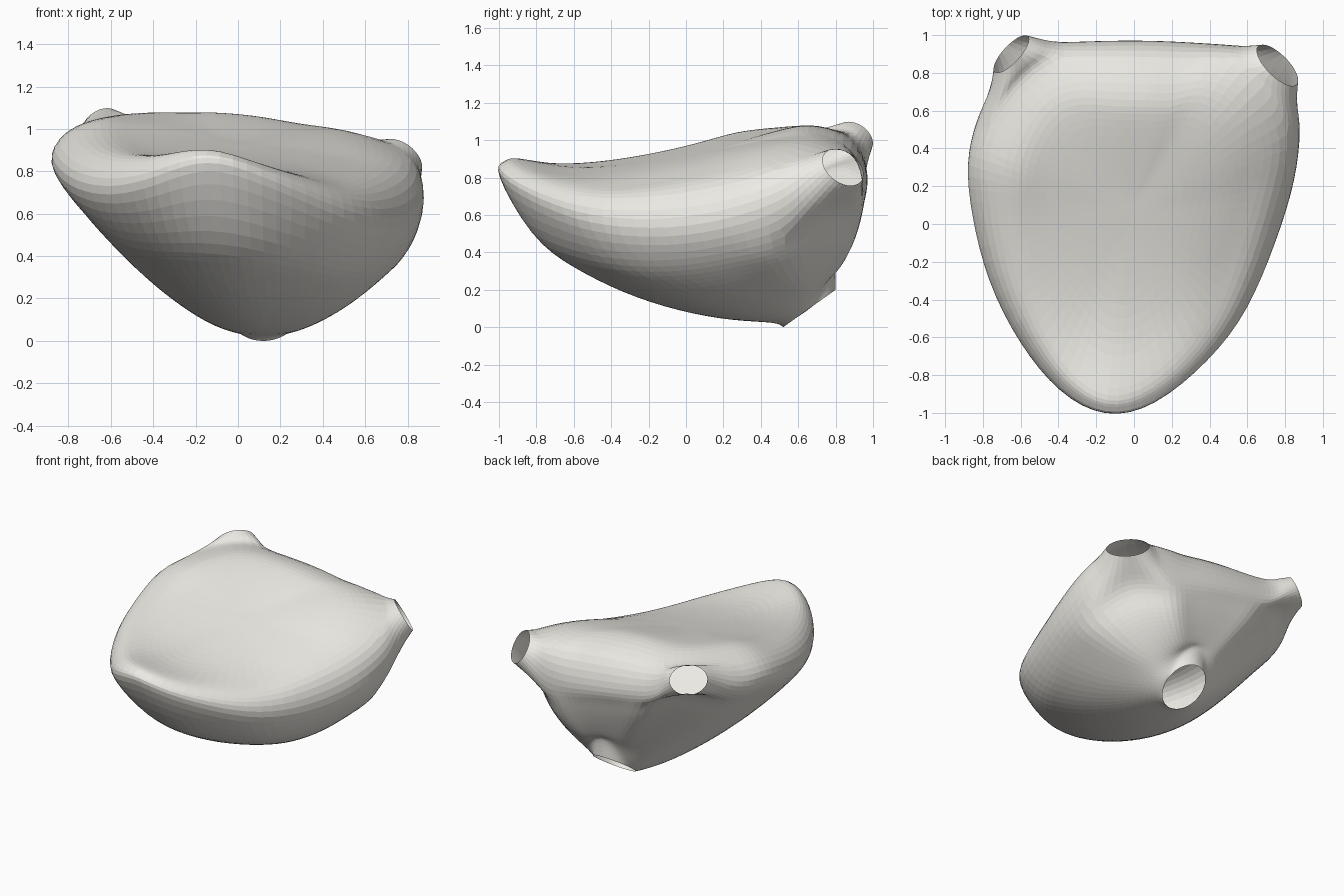
import bpy, bmesh
from math import sin, cos, pi, radians
from mathutils import Vector

if "Cube" in bpy.data.objects:
    bpy.data.objects.remove(bpy.data.objects["Cube"])

# Spokes around the rim, starting at the front tip, counter-clockwise from above:
# rim x, y, z, then how far out the upper shoulder sits and its height
SPOKES = [
    (-.15, -1.0, .82, .92, .91), (.11, -.945, .75, .90, .84),
    (.39, -.72, .63, .86, .77), (.60, -.45, .55, .78, .75),
    (.75, -.10, .53, .74, .79), (.85, .22, .58, .72, .84),
    (.88, .50, .68, .74, .90), (.73, .77, .88, .78, .98),
    (.50, .945, .77, .75, 1.01), (.32, .96, .76, .70, 1.035),
    (.10, .97, .79, .70, 1.06), (-.17, .97, .83, .70, 1.075),
    (-.40, .96, .88, .72, 1.075), (-.62, .82, .99, .76, 1.075),
    (-.835, .55, .87, .72, 1.06), (-.885, .32, .85, .72, 1.035),
    (-.86, .05, .79, .74, .98), (-.77, -.30, .72, .78, .92),
    (-.60, -.63, .69, .84, .88), (-.39, -.88, .74, .89, .88)]
N = len(SPOKES)
TOP = Vector((-.02, .05, .93))
RIM = 7  # ring index of the rim


def spoke_points(i):
    """Points from the bottom opening, out to the rim and back over the top."""
    x, y, z, s, zs = SPOKES[i]
    rim = Vector((x, y, z))
    a = 2 * pi * i / N - pi / 2
    c, d = cos(a), sin(a)
    # bottom neck
    base = Vector((.12 + .17 * c, .66 + (.14 if d > 0 else .2) * d,
                   .11 + .15 * d + .065 * d * d))
    pts = [Vector((.12 + .145 * c, .66 + .14 * d, .1 + .1 * d)), base]
    # underside: round at the front and right, straighter on the left and back
    back, front, left = max(0, d), max(0, -d), max(0, -c)
    corner = back * max(0, c)
    p = 1.55 - .35 * back + .3 * front - .4 * left + .6 * corner
    q = .6 + .15 * back + .27 * left - .3 * corner - .15 * left * back
    for u in (.15, .35, .55, .73, .88):
        v = base.lerp(rim, u)
        v.z = base.z + (z - base.z) * (1 - (1 - u ** p) ** q)
        pts.append(v)
    pts.append(rim)
    # rounded shoulder
    for t in (45, 90):
        t = radians(t)
        v = TOP.lerp(rim, s + (1 - s) * cos(t))
        v.z = z + (zs - z) * sin(t)
        pts.append(v)
    # gently tilted saddle on top
    edge = TOP.lerp(rim, s)
    tilt = -.1 * (edge.x - TOP.x) + .22 * (edge.y - TOP.y)
    for f in (.78, .5, .2):
        v = TOP.lerp(rim, s * f)
        v.z = (TOP.z + tilt * f + (zs - TOP.z - tilt) * f ** 3
               + .2 * back * f ** 3 * (1 - f))
        pts.append(v)
    return pts


bm = bmesh.new()
grid = [[bm.verts.new(p) for p in spoke_points(i)] for i in range(N)]
R = len(grid[0])
centre = bm.verts.new(TOP)
for i in range(N):
    g, h = grid[i], grid[(i + 1) % N]
    for r in range(R - 1):
        bm.faces.new((g[r], h[r], h[r + 1], g[r + 1]))
    bm.faces.new((g[-1], h[-1], centre))


def side_tube(k, pos, normal, rx, ry):
    """Replace the faces around a rim corner by a short flared tube."""
    loop = [grid[k + a][RIM + b] for a, b in
            ((-1, -1), (0, -1), (1, -1), (1, 0), (1, 1), (0, 1), (-1, 1), (-1, 0))]
    bmesh.ops.delete(bm, geom=[grid[k][RIM]], context='VERTS')
    n = Vector(normal).normalized()
    right = Vector((0, 0, 1)).cross(n).normalized()
    up = n.cross(right)
    mouth = []
    for j in range(8):
        a = radians(45 * j - 135)
        mouth.append(Vector(pos) + right * rx * cos(a) + up * ry * sin(a))
    # a flare ring part way to the body, then the mouth itself
    flare = [bm.verts.new(m.lerp(v.co, .4) - n * .01) for m, v in zip(mouth, loop)]
    mouth = [bm.verts.new(m) for m in mouth]
    for a, b in ((loop, flare), (flare, mouth)):
        for j in range(8):
            m = (j + 1) % 8
            bm.faces.new((a[j], a[m], b[m], b[j]))


side_tube(7, (.76, .84, .855), (.6, .6, .5), .145, .115)
side_tube(13, (-.65, .90, 1.01), (-.65, .6, .45), .13, .1)
bmesh.ops.recalc_face_normals(bm, faces=bm.faces[:])

# Push the cage outwards so that the subdivided surface meets the given points
goal = {v: v.co.copy() for v in bm.verts}
for _ in range(3):
    move = {}
    for v in bm.verts:
        if v is centre:
            continue
        rim_edges = [e for e in v.link_edges if e.is_boundary]
        if rim_edges:
            lim = v.co * (4 / 6)
            for e in rim_edges:
                lim = lim + e.other_vert(v).co / 6
        else:
            ea = sum((e.other_vert(v).co for e in v.link_edges), Vector()) / len(v.link_edges)
            fa = sum((f.calc_center_median() for f in v.link_faces), Vector()) / len(v.link_faces)
            lim = (3 * v.co + 2 * ea + 4 * fa) / 9
        move[v] = (goal[v] - lim) * .6
    for v, m in move.items():
        v.co += m

mesh = bpy.data.meshes.new("hollow_body")
bm.to_mesh(mesh)
bm.free()
body = bpy.data.objects.new("hollow_body", mesh)
bpy.context.collection.objects.link(body)
sub = body.modifiers.new("round", 'SUBSURF')
sub.levels = sub.render_levels = 2
mat = bpy.data.materials.new("warm_grey")
mat.diffuse_color = (.85, .83, .78, 1)
mat.use_nodes = True
mat.node_tree.nodes["Principled BSDF"].inputs["Base Color"].default_value = mat.diffuse_color
mesh.materials.append(mat)
